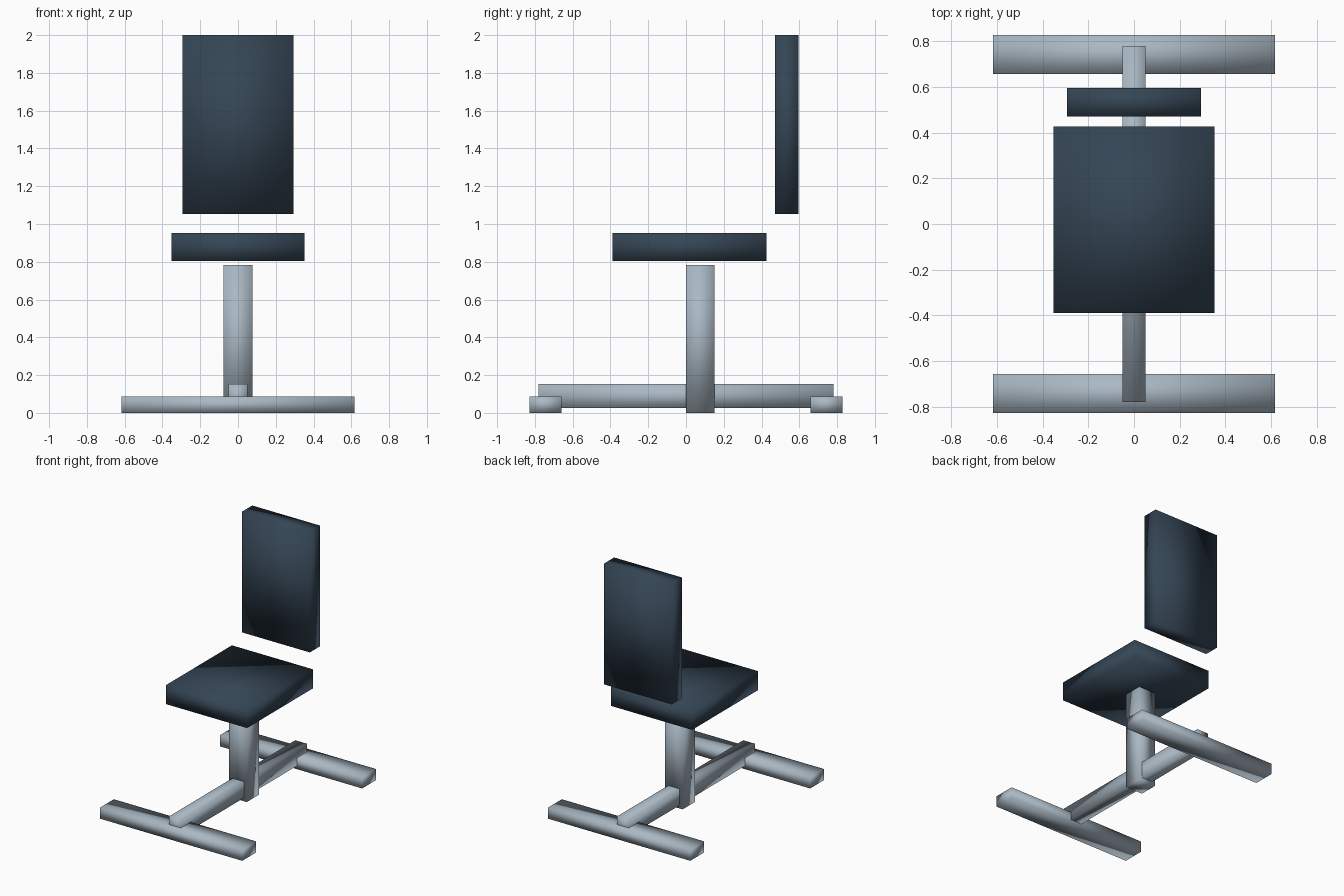
import bpy

if "Cube" in bpy.data.objects:
    bpy.data.objects.remove(bpy.data.objects["Cube"])


def material(name, color):
    mat = bpy.data.materials.new(name)
    mat.diffuse_color = (*color, 1.0)
    mat.use_nodes = True
    mat.node_tree.nodes["Principled BSDF"].inputs["Base Color"].default_value = mat.diffuse_color
    return mat


steel = material("steel", (0.40, 0.48, 0.55))
padding = material("padding", (0.035, 0.06, 0.09))


def box(name, x, y, z, mat):
    """Box from (min, max) extents, smooth shaded across its corners."""
    bpy.ops.mesh.primitive_cube_add(size=1)
    ob = bpy.context.object
    ob.name = name
    for v in ob.data.vertices:
        v.co = [lo + (c + 0.5) * (hi - lo)
                for c, (lo, hi) in zip(v.co, (x, y, z))]
    ob.data.materials.append(mat)
    bpy.ops.object.shade_smooth()
    return ob


# Upholstered pads, floating slightly clear of the frame
box("seat", (-0.352, 0.352), (-0.39, 0.427), (0.803, 0.952), padding)
box("backrest", (-0.294, 0.294), (0.471, 0.596), (1.052, 2.0), padding)

# Frame: post and long beam
box("post", (-0.076, 0.076), (0.0, 0.15), (0.0, 0.783), steel)
box("base_beam", (-0.05, 0.05), (-0.781, 0.781), (0.025, 0.153), steel)

# Cross feet at both ends
for name, y in (("front_foot", -0.743), ("back_foot", 0.743)):
    box(name, (-0.617, 0.617), (y - 0.085, y + 0.085), (0.0, 0.088), steel)
